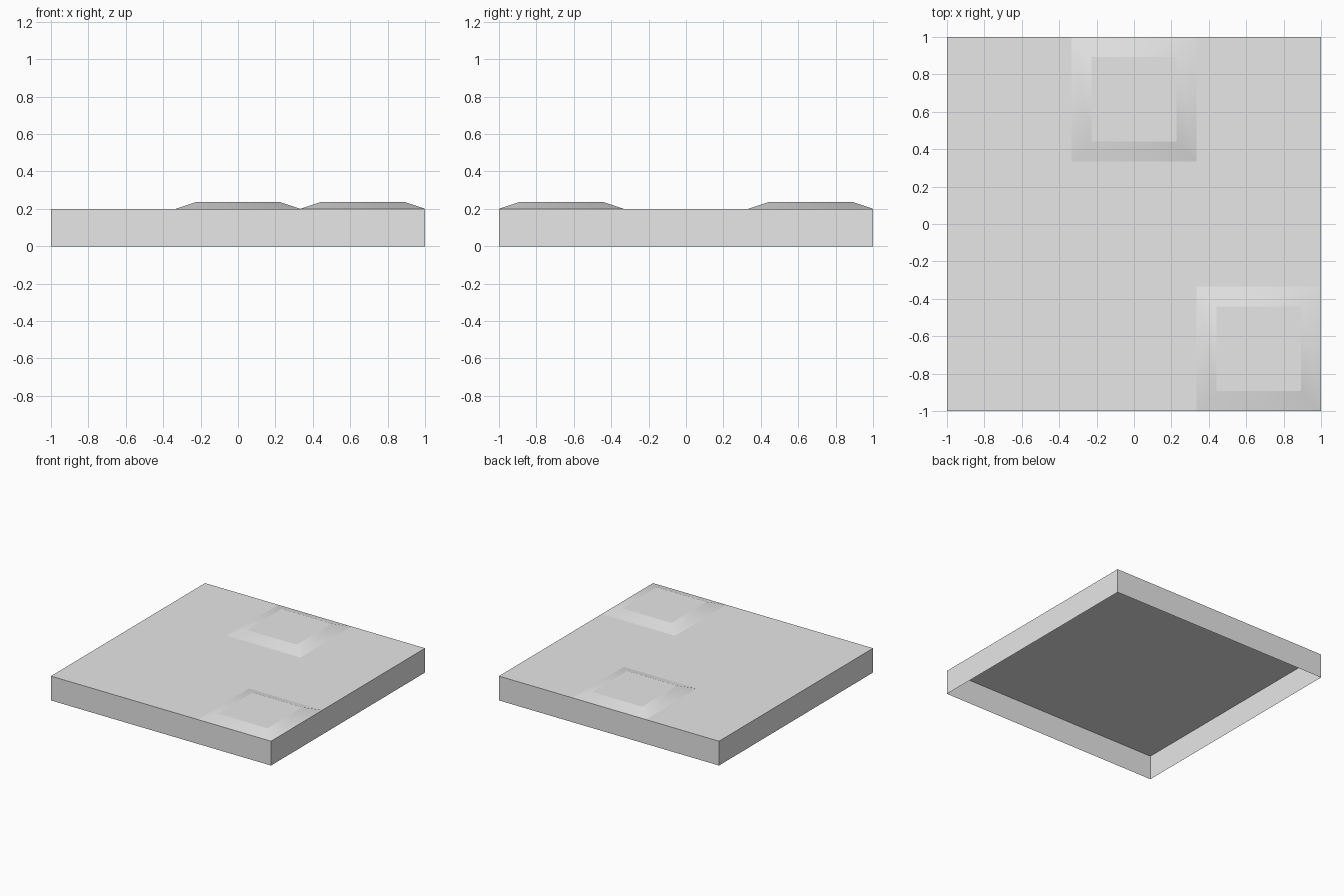
import bpy
import bmesh

default = bpy.data.objects.get("Cube")
if default:
    bpy.data.objects.remove(default, do_unlink=True)

HEIGHT = 0.2
CELL = 2 / 3

grey = bpy.data.materials.new("light_grey")
grey.use_nodes = True
colour = (0.8, 0.8, 0.8, 1)
grey.diffuse_color = colour
grey.node_tree.nodes["Principled BSDF"].inputs["Base Color"].default_value = colour


def finish(name, bm):
    mesh = bpy.data.meshes.new(name)
    bm.to_mesh(mesh)
    bm.free()
    mesh.materials.append(grey)
    obj = bpy.data.objects.new(name, mesh)
    bpy.context.collection.objects.link(obj)


def square(bm, x, y, z, half):
    corners = [(-1, -1), (1, -1), (1, 1), (-1, 1)]
    return [bm.verts.new((x + half * a, y + half * b, z)) for a, b in corners]


def open_box(bm, lower, upper):
    """Four sides and a top, open underneath."""
    top = bm.faces.new(upper)
    sides = [bm.faces.new((lower[i], lower[i - 3], upper[i - 3], upper[i]))
             for i in range(4)]
    return top, sides


# Hollow square slab, open at the bottom
bm = bmesh.new()
open_box(bm, square(bm, 0, 0, 0, 1), square(bm, 0, 0, HEIGHT, 1))
finish("slab", bm)


# Raised pads: slopes blend around the corners, rims stay crisp
def raised_pad(name, x, y):
    bm = bmesh.new()
    lower = square(bm, x, y, HEIGHT, CELL / 2)
    upper = square(bm, x, y, HEIGHT + 0.036, CELL / 2 - 0.107)
    top, sides = open_box(bm, lower, upper)
    for face in sides:
        face.smooth = True
    for edge in top.edges:
        edge.smooth = False
    finish(name, bm)


raised_pad("back_pad", 0, CELL)
raised_pad("front_left_pad", CELL, -CELL)
